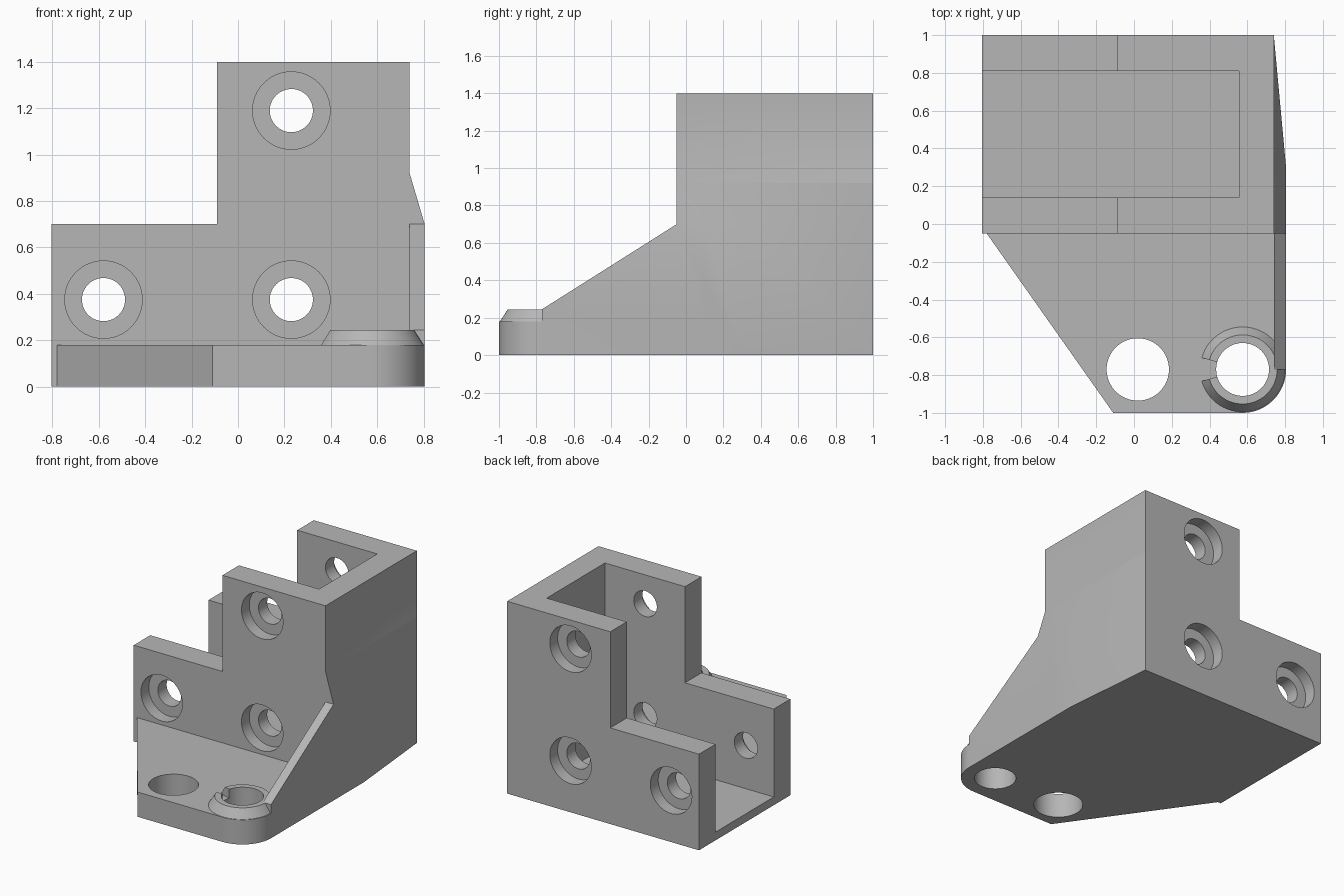
import bpy, bmesh, math
from mathutils import Vector

cube = bpy.data.objects.get("Cube")
if cube:
    bpy.data.objects.remove(cube, do_unlink=True)

grey = bpy.data.materials.new("plain_grey")
grey.use_nodes = True
colour = (0.47, 0.47, 0.47, 1)
grey.diffuse_color = colour
grey.node_tree.nodes["Principled BSDF"].inputs["Base Color"].default_value = colour


def make_object(name, bm):
    bmesh.ops.recalc_face_normals(bm, faces=bm.faces)
    mesh = bpy.data.meshes.new(name)
    bm.to_mesh(mesh)
    bm.free()
    obj = bpy.data.objects.new(name, mesh)
    mesh.materials.append(grey)
    bpy.context.collection.objects.link(obj)
    return obj


def prism(name, outline, axis, low, high):
    """Extrude a 2D outline along one axis."""
    bm = bmesh.new()
    verts = []
    for a, b in outline:
        p = [a, b]
        p.insert(axis, low)
        verts.append(bm.verts.new(p))
    face = bm.faces.new(verts)
    moved = bmesh.ops.extrude_face_region(bm, geom=[face])["geom"]
    shift = Vector((0, 0, 0))
    shift[axis] = high - low
    bmesh.ops.translate(bm, vec=shift, verts=[v for v in moved if isinstance(v, bmesh.types.BMVert)])
    return make_object(name, bm)


def arc(cx, cy, r, start, end, steps):
    angles = [math.radians(start + (end - start) * i / steps) for i in range(steps + 1)]
    return [(cx + r * math.cos(t), cy + r * math.sin(t)) for t in angles]


def drill(name, cx, cy, r, axis, low, high):
    return prism(name, arc(cx, cy, r, 0, 360, 64)[:-1], axis, low, high)


def combine(target, tool, operation):
    mod = target.modifiers.new(operation, "BOOLEAN")
    mod.operation, mod.solver, mod.object = operation, "EXACT", tool
    bpy.context.view_layer.objects.active = target
    bpy.ops.object.modifier_apply(modifier=mod.name)
    bpy.data.objects.remove(tool, do_unlink=True)


RIGHT, WALL, FRONT = 0.805, 0.74, -0.05
PIN_X, PIN_Y = 0.575, -0.77

# Stepped bracket block
bracket = prism("corner_bracket", [(-RIGHT, 0), (WALL, 0), (WALL, 1.4), (-0.09, 1.4),
                                   (-0.09, 0.7), (-RIGHT, 0.7)], 1, FRONT, 1)

# Thickened side wall that fades into the back and top
bm = bmesh.new()
for p in [(RIGHT, FRONT, 0), (RIGHT, FRONT, 0.7), (WALL, FRONT, 0.92),
          (RIGHT, 0.3, 0), (RIGHT, 0.3, 0.7), (WALL, 0.3, 0.92),
          (WALL, 1, 0), (WALL, 1, 0.92),
          (0.65, FRONT, 0), (0.65, FRONT, 0.92), (0.65, 1, 0), (0.65, 1, 0.92)]:
    bm.verts.new(p)
bmesh.ops.convex_hull(bm, input=bm.verts)
combine(bracket, make_object("side_pad", bm), "UNION")

# Front foot plate with one rounded corner
foot = [(-0.78, 0.05), (-0.78, FRONT), (-0.11, -1)]
foot += arc(PIN_X, PIN_Y, 0.23, -90, 0, 16) + [(RIGHT, 0.05)]
combine(bracket, prism("foot_plate", foot, 2, 0, 0.18), "UNION")

# Sloping side rib
rib = [(PIN_Y, 0), (PIN_Y, 0.245), (FRONT, 0.7), (0.1, 0.7), (0.1, 0)]
combine(bracket, prism("side_rib", rib, 0, WALL, RIGHT), "UNION")

# Chamfered collar with a slot towards the middle
bm = bmesh.new()
section = [(0.12, 0.1), (0.2, 0.1), (0.225, 0.18), (0.183, 0.245), (0.12, 0.245)]
rings = []
for c, s in arc(0, 0, 1, -164, 164, 56):
    rings.append([bm.verts.new((PIN_X + r * c, PIN_Y + r * s, z)) for r, z in section])
for a, b in zip(rings, rings[1:]):
    for i in range(len(section)):
        bm.faces.new((a[i - 1], a[i], b[i], b[i - 1]))
bm.faces.new(rings[0])
bm.faces.new(rings[-1])
combine(bracket, make_object("pin_collar", bm), "UNION")

# Channel open at the top and at one end
channel = [(-1, 0.14), (0.555, 0.14), (0.555, 0.81), (-1, 0.81)]
combine(bracket, prism("channel_cut", channel, 2, 0.06, 1.6), "DIFFERENCE")

# Foot plate holes
for x, r in [(0.02, 0.165), (PIN_X, 0.14)]:
    combine(bracket, drill("foot_hole", x, PIN_Y, r, 2, -0.1, 0.4), "DIFFERENCE")

# Screw holes, counterbored on both outer faces
for x, z in [(-0.58, 0.375), (0.23, 0.375), (0.23, 1.19)]:
    combine(bracket, drill("screw_hole", x, z, 0.093, 1, -0.2, 1.2), "DIFFERENCE")
    for low, high in [(-0.2, FRONT + 0.09), (0.91, 1.2)]:
        combine(bracket, drill("counterbore", x, z, 0.167, 1, low, high), "DIFFERENCE")

# Smooth round walls, sharp edges elsewhere
bpy.ops.object.select_all(action="DESELECT")
bracket.select_set(True)
bpy.context.view_layer.objects.active = bracket
bpy.ops.object.shade_smooth_by_angle(angle=math.radians(25))
